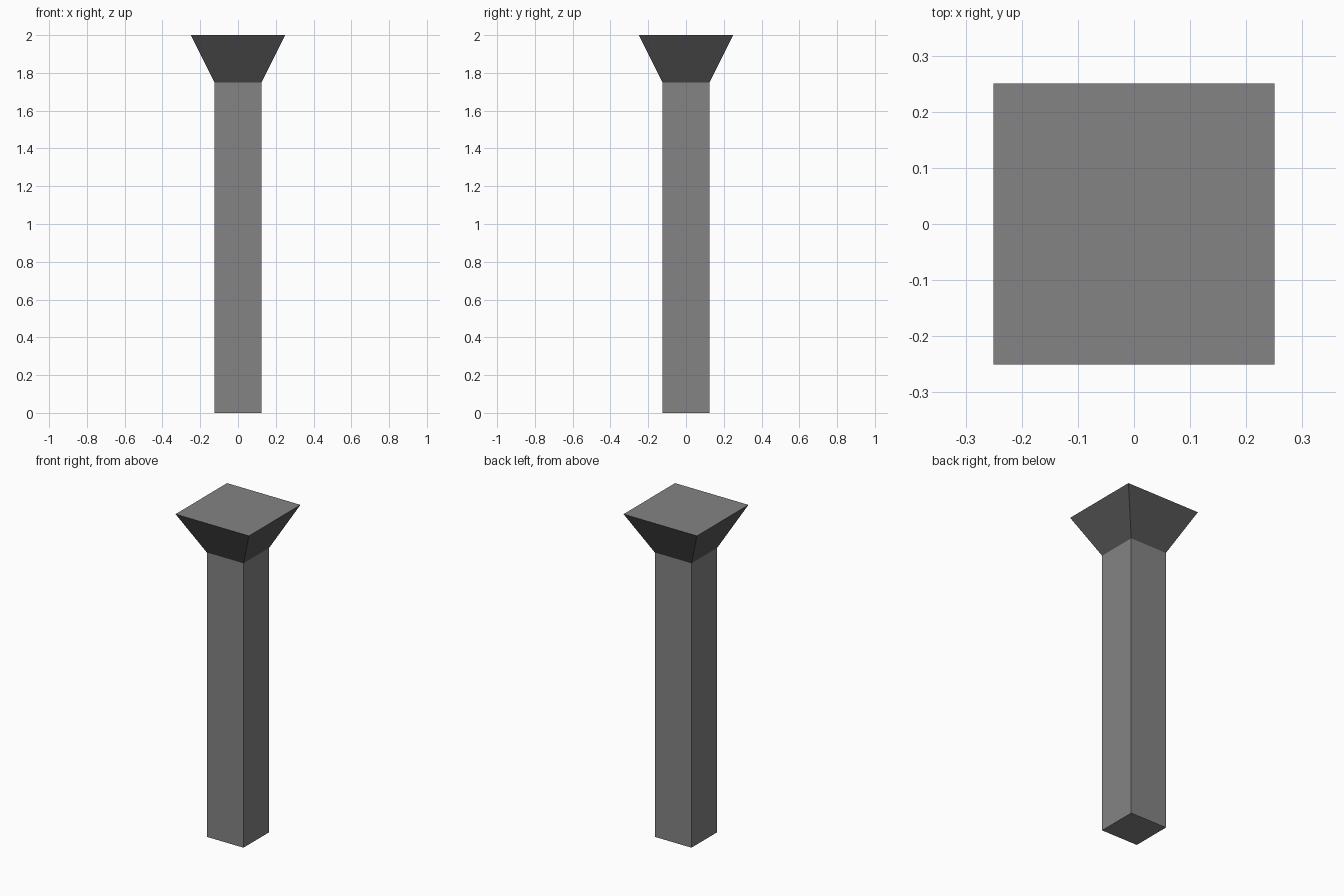
import bpy
import bmesh
from mathutils import Matrix, Vector

if "Cube" in bpy.data.objects:
    bpy.data.objects.remove(bpy.data.objects["Cube"])

SHAFT_WIDTH, SHAFT_HEIGHT = 0.25, 1.75
CAP_WIDTH, CAP_HEIGHT = 0.50, 0.25


def grey(name, value):
    mat = bpy.data.materials.new(name)
    mat.diffuse_color = (value, value, value, 1)
    mat.use_nodes = True
    mat.node_tree.nodes["Principled BSDF"].inputs["Base Color"].default_value = mat.diffuse_color
    return mat


bm = bmesh.new()

# Square shaft standing on the ground
bmesh.ops.create_cube(
    bm, size=1.0,
    matrix=Matrix.Translation((0, 0, SHAFT_HEIGHT / 2))
    @ Matrix.Diagonal((SHAFT_WIDTH, SHAFT_WIDTH, SHAFT_HEIGHT, 1)))

# Flared capital, extruded from the top of the shaft
bm.normal_update()
top = max(bm.faces, key=lambda f: f.calc_center_median().z)
cap = bmesh.ops.extrude_discrete_faces(bm, faces=[top])["faces"][0]
flare = CAP_WIDTH / SHAFT_WIDTH
bmesh.ops.translate(bm, verts=cap.verts, vec=Vector((0, 0, CAP_HEIGHT)))
bmesh.ops.scale(bm, verts=cap.verts, vec=Vector((flare, flare, 1)))
bmesh.ops.recalc_face_normals(bm, faces=bm.faces)

# Darker sloping sides on the capital
for edge in cap.edges:
    for face in edge.link_faces:
        if face != cap:
            face.material_index = 1

mesh = bpy.data.meshes.new("column")
bm.to_mesh(mesh)
bm.free()
mesh.materials.append(grey("stone", 0.23))
mesh.materials.append(grey("dark_stone", 0.095))
bpy.context.collection.objects.link(bpy.data.objects.new("column", mesh))
